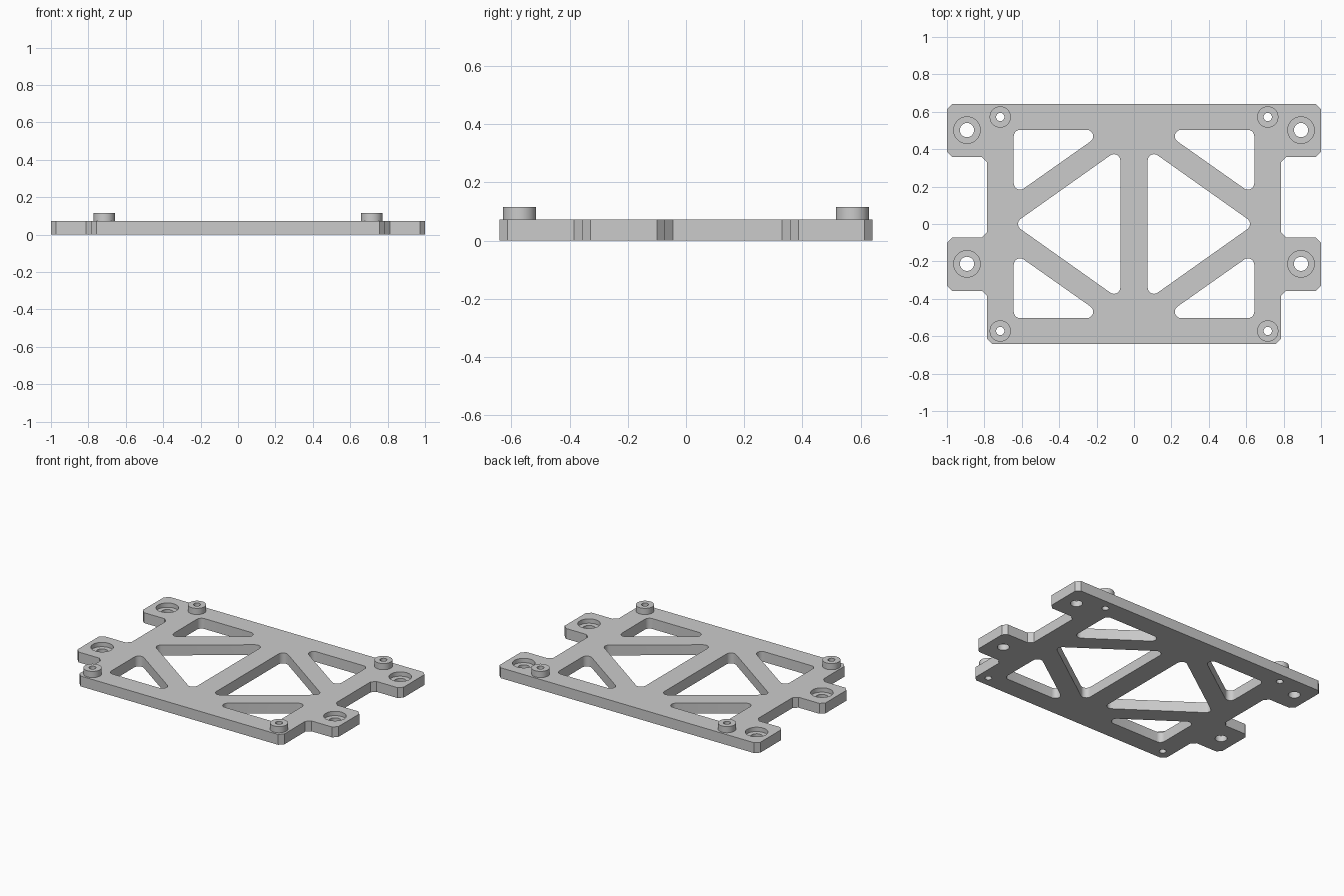
import bpy
import math
from mathutils import Vector

if "Cube" in bpy.data.objects:
    bpy.data.objects.remove(bpy.data.objects["Cube"])

THICK = 0.072       # plate thickness
TOP = 0.115         # top of the standoffs
SINK = 0.03         # counterbore depth
SEG = 40
CH = 0.028          # chamfer of the outline corners
FILLET = 0.034      # corner radius of the truss windows

grey = bpy.data.materials.new("Grey plastic")
grey.use_nodes = True
grey.diffuse_color = (0.6, 0.6, 0.6, 1)
grey.node_tree.nodes["Principled BSDF"].inputs["Base Color"].default_value = grey.diffuse_color


def new_object(name, verts, faces):
    mesh = bpy.data.meshes.new(name)
    mesh.from_pydata(verts, [], faces)
    mesh.materials.append(grey)
    obj = bpy.data.objects.new(name, mesh)
    bpy.context.collection.objects.link(obj)
    return obj


def prisms(name, loops, z0, z1):
    """One mesh of closed prisms from counter-clockwise outlines."""
    verts, faces = [], []
    for loop in loops:
        b, n = len(verts), len(loop)
        verts += [(p[0], p[1], z) for z in (z0, z1) for p in loop]
        faces += [[b + i for i in reversed(range(n))], [b + n + i for i in range(n)]]
        faces += [[b + i, b + (i + 1) % n, b + n + (i + 1) % n, b + n + i] for i in range(n)]
    return new_object(name, verts, faces)


def circle(x, y, r):
    steps = [2 * math.pi * i / SEG for i in range(SEG)]
    return [(x + r * math.cos(a), y + r * math.sin(a)) for a in steps]


def corners(points, size, steps):
    """Cut each corner: one step gives a chamfer, more give a tangent arc of radius size."""
    out, n = [], len(points)
    for i in range(n):
        p = Vector(points[i])
        a = (Vector(points[i - 1]) - p).normalized()
        b = (Vector(points[(i + 1) % n]) - p).normalized()
        if steps == 1:
            out += [p + a * size, p + b * size]
            continue
        half = a.angle(b) / 2
        centre = p + (a + b).normalized() * size / math.sin(half)
        start = p + a * size / math.tan(half) - centre
        end = p + b * size / math.tan(half) - centre
        first = math.atan2(start.y, start.x)
        sweep = math.atan2(start.x * end.y - start.y * end.x, start.dot(end))
        for k in range(steps + 1):
            t = first + sweep * k / steps
            out.append((centre.x + size * math.cos(t), centre.y + size * math.sin(t)))
    return out


def flip(loop, sx, sy):
    """Mirror an outline and keep it counter-clockwise."""
    pts = [(p[0] * sx, p[1] * sy) for p in loop]
    return pts if sx * sy > 0 else pts[::-1]


def cut(target, cutter):
    """Subtract the cutter and bake the result."""
    cutter.hide_render = True
    mod = target.modifiers.new("cut", 'BOOLEAN')
    mod.operation, mod.solver, mod.object = 'DIFFERENCE', 'EXACT', cutter
    graph = bpy.context.evaluated_depsgraph_get()
    mesh = bpy.data.meshes.new_from_object(target.evaluated_get(graph))
    target.modifiers.clear()
    target.data = mesh
    bpy.data.objects.remove(cutter)


# Plate outline with two mounting ears on each side
side = [(0.785, -0.642), (0.785, -0.357), (1, -0.357), (1, -0.072),
        (0.785, -0.072), (0.785, 0.358), (1, 0.358), (1, 0.642)]
outline = side + [(-x, y) for x, y in reversed(side)]
plate = prisms("base_plate", [corners(outline, CH, 1)], 0, THICK)

# Truss windows: four corner triangles and two central ones
outer = corners([(0.145, 0.503), (0.643, 0.152), (0.643, 0.503)], FILLET, 8)
inner = corners([(0.073, -0.405), (0.645, 0), (0.073, 0.405)], FILLET, 8)
windows = [flip(outer, sx, sy) for sx in (1, -1) for sy in (1, -1)]
windows += [flip(inner, sx, 1) for sx in (1, -1)]

# Screw holes in the ears and under the standoffs
ears = [(x, y) for x in (-0.893, 0.893) for y in (0.502, -0.213)]
posts = [(x, y) for x in (-0.715, 0.715) for y in (0.572, -0.572)]
holes = [circle(x, y, 0.038) for x, y in ears] + [circle(x, y, 0.022) for x, y in posts]
cut(plate, prisms("through_cutter", windows + holes, -0.1, 0.2))
cut(plate, prisms("counterbore_cutter", [circle(x, y, 0.071) for x, y in ears],
                  THICK - SINK, 0.2))

# Hollow standoffs at the four corners
parts = [plate]
for i, (x, y) in enumerate(posts):
    rings = [(0.057, THICK), (0.057, TOP), (0.022, TOP), (0.022, THICK)]
    verts = [(px, py, z) for r, z in rings for px, py in circle(x, y, r)]
    faces = [[k * SEG + j, k * SEG + (j + 1) % SEG,
              (k + 1) * SEG + (j + 1) % SEG, (k + 1) * SEG + j]
             for k in range(3) for j in range(SEG)]
    parts.append(new_object(f"standoff_{i + 1}", verts, faces))

# Smooth the round walls, keep the edges crisp
bpy.ops.object.select_all(action='DESELECT')
for obj in parts:
    obj.select_set(True)
bpy.context.view_layer.objects.active = plate
bpy.ops.object.shade_smooth_by_angle(angle=math.radians(30))
